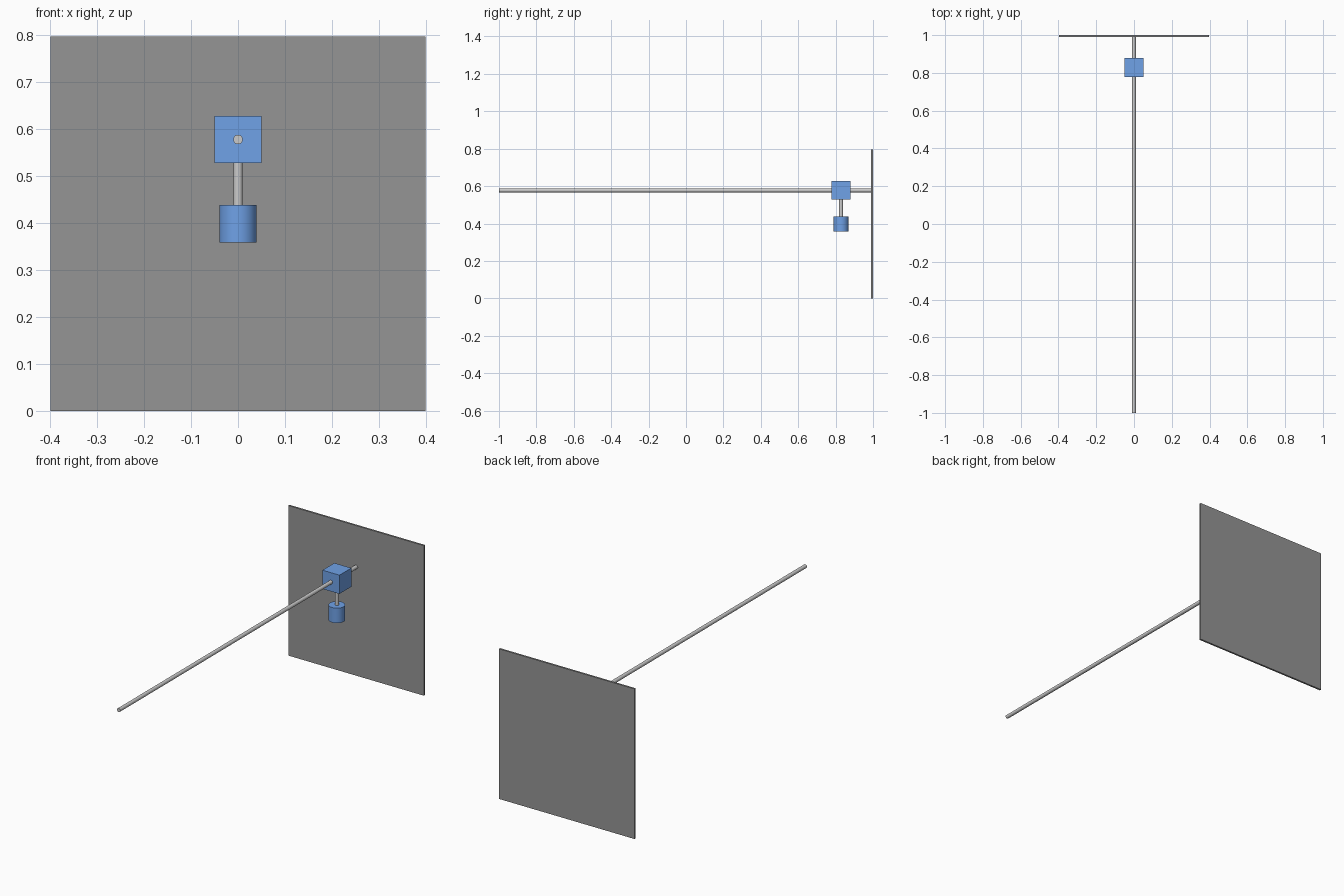
import bpy, math

if "Cube" in bpy.data.objects:
    bpy.data.objects.remove(bpy.data.objects["Cube"])

def colour(name, rgba):
    m = bpy.data.materials.new(name)
    m.diffuse_color = rgba
    m.use_nodes = True
    m.node_tree.nodes["Principled BSDF"].inputs["Base Color"].default_value = m.diffuse_color
    return m

blue = colour("blue", (0.16, 0.36, 0.8, 1))
dark_grey = colour("dark_grey", (0.3, 0.3, 0.3, 1))

def box(name, centre, size, mat=None):
    bpy.ops.mesh.primitive_cube_add(size=1, location=centre)
    o = bpy.context.object
    o.name = name
    o.scale = size
    bpy.ops.object.transform_apply(location=False, rotation=False, scale=True)
    if mat:
        o.data.materials.append(mat)
    return o

def cylinder(name, centre, radius, length, rot=(0, 0, 0), mat=None):
    bpy.ops.mesh.primitive_cylinder_add(vertices=32, radius=radius, depth=length,
                                        location=centre, rotation=rot)
    o = bpy.context.object
    o.name = name
    bpy.ops.object.shade_smooth_by_angle(angle=math.radians(30))
    if mat:
        o.data.materials.append(mat)
    return o

SLIDE_Y, RAIL_Z = 0.829, 0.577

# upright end plate
box("end_plate", (0, 0.995, 0.398), (0.796, 0.01, 0.796), dark_grey)

# horizontal rail running from the plate to the front
cylinder("rail", (0, -0.005, RAIL_Z), 0.01, 1.99, (math.pi / 2, 0, 0))

# sliding block on the rail
box("slider_block", (0, SLIDE_Y, RAIL_Z), (0.0995, 0.0995, 0.0995), blue)

# hanging stem and weight
cylinder("hanging_stem", (0, SLIDE_Y, 0.483), 0.01, 0.09)
cylinder("hanging_weight", (0, SLIDE_Y, 0.398), 0.0398, 0.0796, mat=blue)
